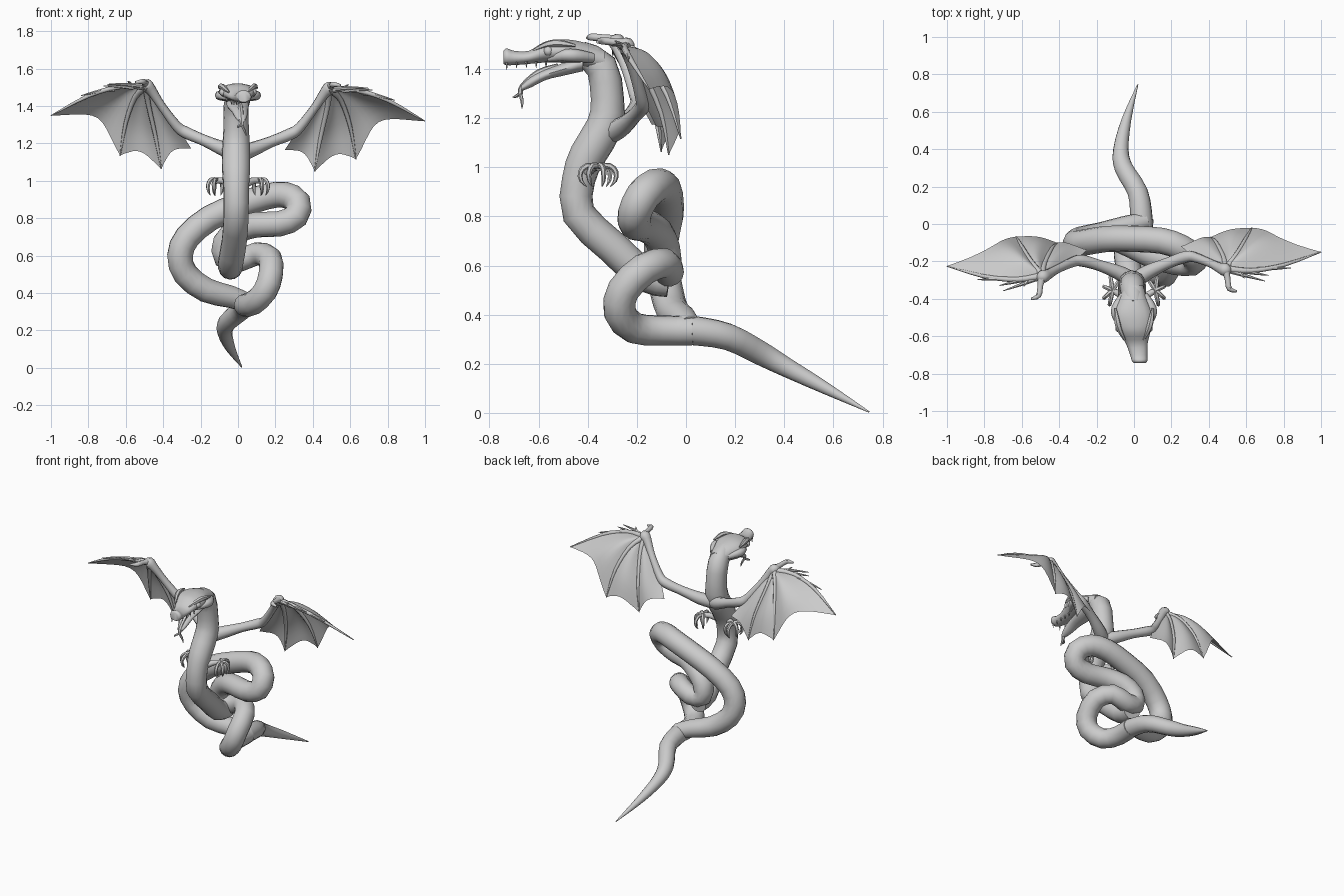
import bpy
from math import sin, cos, pi
from mathutils import Vector


def make(name, verts, faces):
    me = bpy.data.meshes.new(name)
    me.from_pydata([tuple(v) for v in verts], [], faces)
    ob = bpy.data.objects.new(name, me)
    bpy.context.collection.objects.link(ob)
    bpy.context.view_layer.objects.active = ob
    ob.select_set(True)
    bpy.ops.object.shade_smooth_by_angle(angle=0.9)
    ob.select_set(False)
    return ob


def loft(name, rings):
    n = len(rings[0])
    faces = [(i*n + j, i*n + (j+1) % n, (i+1)*n + (j+1) % n, (i+1)*n + j)
             for i in range(len(rings)-1) for j in range(n)]
    faces += [tuple(reversed(range(n))), tuple(range(len(rings)*n - n, len(rings)*n))]
    return make(name, [v for r in rings for v in r], faces)


def spline(pts, steps):
    """Smooth path through points of any dimension."""
    out = []
    for i in range(len(pts)-1):
        p = [pts[max(0, min(len(pts)-1, i+k))] for k in (-1, 0, 1, 2)]
        for s in range(steps):
            t = s/steps
            out.append([0.5*(2*b + (c-a)*t + (2*a-5*b+4*c-d)*t*t + (3*b-a-3*c+d)*t**3)
                        for a, b, c, d in zip(*p)])
    return out + [list(pts[-1])]


def tube(name, pts, sides=8, steps=3):
    """Round sweep along (x, y, z, radius) points."""
    path = spline(pts, steps)
    pos = [Vector(p[:3]) for p in path]
    rings, up = [], None
    for i, p in enumerate(pos):
        d = (pos[min(i+1, len(pos)-1)] - pos[max(i-1, 0)]).normalized()
        up = d.orthogonal() if up is None else up - d*up.dot(d)
        up.normalize()
        side, r = d.cross(up), max(path[i][3], 0.001)
        rings.append([p + r*(cos(2*pi*j/sides)*up + sin(2*pi*j/sides)*side) for j in range(sides)])
    return loft(name, rings)


# Neck and chest
tube("neck_and_chest", [
    (0, -.43, 1.465, .05), (-.01, -.345, 1.41, .066), (-.01, -.32, 1.28, .068),
    (-.01, -.33, 1.17, .075), (-.01, -.40, 1.05, .075), (-.01, -.437, .95, .068),
    (-.01, -.437, .81, .068), (-.02, -.30, .675, .068), (-.04, -.17, .56, .068),
    (-.04, -.07, .535, .064)], 14, 2)
# Large coil, its turn behind the neck, and the small coil
tube("coils", [
    (.06, .015, .345, .05), (-.04, -.015, .38, .06), (-.17, -.055, .415, .066), (-.28, -.08, .50, .068),
    (-.31, -.10, .60, .07), (-.27, -.10, .70, .07), (-.15, -.08, .80, .07),
    (0, -.08, .865, .07), (.15, -.09, .915, .07), (.25, -.125, .925, .07),
    (.32, -.175, .885, .07), (.31, -.21, .81, .068), (.22, -.205, .77, .068),
    (.10, -.17, .765, .068), (0, -.12, .735, .068), (-.07, -.09, .67, .066),
    (-.07, -.08, .59, .064), (.01, -.07, .575, .062), (.10, -.09, .61, .062),
    (.17, -.17, .585, .065), (.175, -.255, .50, .066), (.145, -.27, .41, .066),
    (.08, -.21, .345, .064), (.04, -.10, .335, .062), (.045, .03, .335, .06)
], 14, 2)
tube("tail", [
    (.04, -.04, .335, .06), (.04, .03, .335, .06), (.02, .17, .31, .055), (-.055, .30, .245, .05),
    (-.07, .40, .19, .041), (-.04, .56, .105, .026), (.02, .745, .004, .003)], 14, 3)


# Head and jaw: elliptical sections (y, centre x, bottom z, top z, half width)
def sections(name, rows, n=14):
    rings = [[Vector((cx + w*cos(2*pi*j/n), y, (a+b)/2 + (b-a)/2*sin(2*pi*j/n)))
              for j in range(n)] for y, cx, a, b, w in spline(rows, 3)]
    return loft(name, rings)


sections("skull", [
    (-.33, 0, 1.39, 1.475, .05), (-.40, -.005, 1.40, 1.505, .075), (-.47, -.005, 1.42, 1.52, .10),
    (-.53, 0, 1.425, 1.52, .10), (-.58, .005, 1.425, 1.51, .082), (-.64, .015, 1.42, 1.475, .058),
    (-.70, .025, 1.415, 1.475, .046), (-.73, .03, 1.415, 1.485, .042), (-.743, .03, 1.42, 1.475, .033)])
sections("lower_jaw", [
    (-.42, 0, 1.39, 1.46, .062), (-.50, 0, 1.372, 1.425, .058), (-.57, .008, 1.355, 1.40, .045),
    (-.63, .015, 1.325, 1.37, .034), (-.67, .02, 1.31, 1.335, .018)])

# Forked tongue
tube("tongue", [(.01, -.52, 1.41, .014), (.015, -.60, 1.385, .014), (.02, -.665, 1.33, .012),
                (.02, -.675, 1.295, .01)], 6)
tube("tongue_fork_a", [(.02, -.675, 1.30, .008), (.0, -.69, 1.29, .007), (0, -.705, 1.285, .002)], 6)
tube("tongue_fork_b", [(.02, -.675, 1.30, .008), (.035, -.668, 1.27, .007), (.045, -.668, 1.24, .002)], 6)

for s, tag in ((1, "right"), (-1, "left")):
    # Eyes, brows, cheeks and teeth
    bpy.ops.mesh.primitive_uv_sphere_add(segments=12, ring_count=8, radius=.02,
                                         location=(s*.08, -.56, 1.473))
    eye = bpy.context.object
    eye.name = "eye_" + tag
    bpy.ops.object.shade_smooth()
    tube("brow_" + tag, [(s*.05, -.62, 1.475, .006), (s*.075, -.57, 1.497, .014),
                         (s*.09, -.52, 1.505, .016), (s*.10, -.45, 1.495, .006)], 6)
    tube("cheek_" + tag, [(s*.06, -.56, 1.44, .01), (s*.09, -.50, 1.455, .024),
                          (s*.095, -.45, 1.455, .026), (s*.055, -.38, 1.445, .02)], 8)
    for k in range(5):
        y, x = -.73 + .04*k, .032 + .006*k
        cx = .028 - .004*k + s*x*.85
        tube("tooth_%s_%d" % (tag, k), [(cx, y, 1.43, .006),
             (cx, y, 1.405 - .01*(k == 0), .001)], 5, 1)

    # Small clawed forelegs
    tube("foreleg_" + tag, [(s*.03, -.41, .98, .025), (s*.08, -.375, 1.0, .018),
                            (s*.115, -.355, 1.0, .016)], 8)
    for k, (dx, dy) in enumerate(((.015, -.075), (.045, -.04), (.045, .02), (.01, .07), (-.03, .045))):
        x, y = s*.115, -.355
        tube("claw_%s_%d" % (tag, k), [(x, y, 1.005, .013), (x + s*dx*.65, y + dy*.65, 1.005, .012),
             (x + s*dx, y + dy, .98, .011), (x + s*dx*.95, y + dy*.95, .945, .008),
             (x + s*dx*.7, y + dy*.65, .92, .001)], 6, 2)

    # Wings: the left one is swept slightly forward and upward
    def W(p):
        f = .075*p[0] if s < 0 else 0
        return (s*p[0], p[1] - f, p[2] + .4*f) + tuple(p[3:])

    tube("wing_arm_" + tag, [W(p) for p in (
        (0, -.31, 1.14, .045), (.07, -.26, 1.165, .04), (.18, -.21, 1.21, .03), (.28, -.175, 1.25, .032),
        (.33, -.18, 1.285, .027), (.41, -.21, 1.39, .023), (.46, -.235, 1.465, .028),
        (.49, -.245, 1.495, .036), (.51, -.25, 1.49, .02))], 10)
    fingers = [
        [(.49, -.24, 1.49), (.63, -.25, 1.485), (.80, -.22, 1.43), (1.0, -.15, 1.318)],
        [(.49, -.24, 1.49), (.55, -.16, 1.43), (.60, -.075, 1.29), (.63, -.02, 1.115)],
        [(.49, -.24, 1.49), (.48, -.18, 1.40), (.44, -.10, 1.22), (.41, -.07, 1.05)],
        [(.49, -.24, 1.49), (.41, -.20, 1.39), (.32, -.17, 1.27), (.25, -.12, 1.165)]]
    for k, f in enumerate(fingers[:3]):
        r = (.02, .014, .011, .003)
        tube("wing_finger_%s_%d" % (tag, k), [W(p + (q,)) for p, q in zip(f, r)], 7)

    # Scalloped membranes stretched between neighbouring fingers
    for k in range(3):
        a, b = spline(fingers[k], 4), spline(fingers[k+1], 4)
        n, m, verts = 12, 10, []
        for j in range(m+1):
            u = j/m
            short = 1 - (.2, .13, .13)[k]*sin(pi*u)**.8
            for i in range(n+1):
                t = i/n*short*n
                lo = min(int(t), n-1)
                A = Vector(a[lo]).lerp(Vector(a[lo+1]), t-lo)
                B = Vector(b[lo]).lerp(Vector(b[lo+1]), t-lo)
                p = A.lerp(B, u)
                bulge = sin(pi*u)*sin(pi*.6*i/n)
                p.y += (.065 if k == 0 else .03)*bulge
                p.z += (.015 if k == 0 else 0)*bulge
                verts.append(W(tuple(p)))
        w = n+1
        make("wing_membrane_%s_%d" % (tag, k), verts,
             [(j*w+i, j*w+i+1, j*w+w+i+1, j*w+w+i) for j in range(m) for i in range(n)])

    # Wrist thumb and spines along the leading edge
    tube("wing_thumb_" + tag, [W(p) for p in ((.49, -.24, 1.50, .026), (.50, -.29, 1.51, .016),
         (.51, -.345, 1.515, .015), (.55, -.36, 1.51, .006))], 7)
    for k, (x0, y0, z0, x1, y1, z1) in enumerate((
            (.50, -.25, 1.49, .70, -.305, 1.495), (.56, -.25, 1.48, .72, -.275, 1.485),
            (.66, -.24, 1.47, .84, -.235, 1.43), (.56, -.25, 1.48, .59, -.29, 1.515))):
        tube("wing_spine_%s_%d" % (tag, k), [W((x0, y0, z0, .012)),
             W(((x0+x1)/2, (y0+y1)/2, (z0+z1)/2 + .005, .009)), W((x1, y1, z1, .002))], 6, 2)
